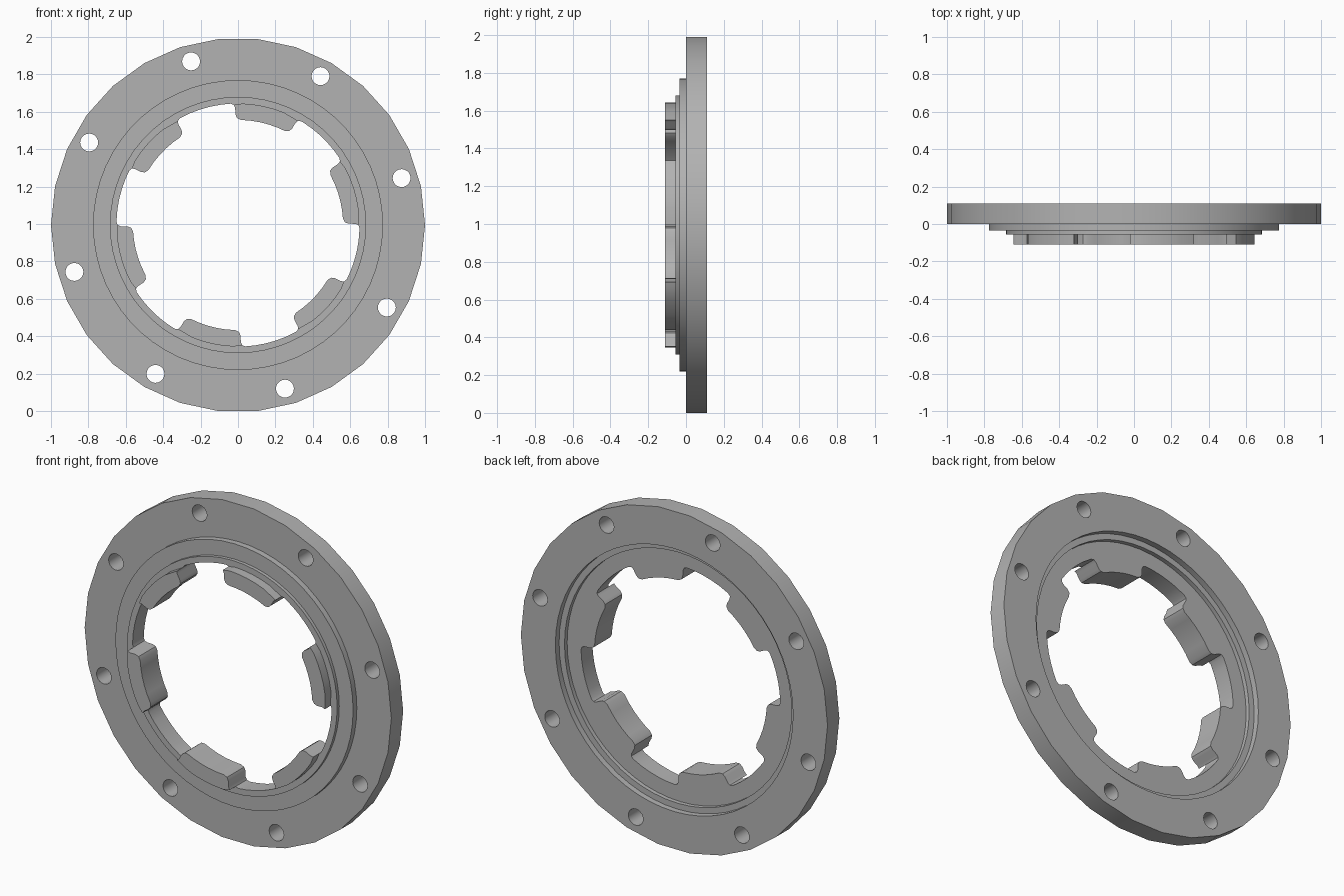
import bpy, bmesh
from math import cos, sin, radians, tau

cube = bpy.data.objects.get("Cube")
if cube:
    bpy.data.objects.remove(cube)

CENTRE_Z = 0.9945

metal = bpy.data.materials.new("plain grey metal")
metal.use_nodes = True
grey = (0.45, 0.45, 0.45, 1)
metal.diffuse_color = grey
metal.node_tree.nodes["Principled BSDF"].inputs["Base Color"].default_value = grey


def polar(deg, r):
    return (r * cos(radians(deg)), r * sin(radians(deg)))


def circle(r, n, cx=0, cy=0):
    return [(cx + r * cos(tau * i / n), cy + r * sin(tau * i / n)) for i in range(n)]


def plate(name, outlines, y0, y1):
    """Extrude nested closed outlines (outer first, then holes) between y0 and y1."""
    curve = bpy.data.curves.new(name, "CURVE")
    curve.dimensions = "2D"
    curve.fill_mode = "BOTH"
    curve.extrude = (y1 - y0) / 2
    for pts in outlines:
        spline = curve.splines.new("POLY")
        spline.points.add(len(pts) - 1)
        for p, (x, y) in zip(spline.points, pts):
            p.co = (x, y, 0, 1)
        spline.use_cyclic_u = True
    obj = bpy.data.objects.new(name, curve)
    bpy.context.collection.objects.link(obj)
    obj.rotation_euler.x = radians(90)
    obj.location = (0, (y0 + y1) / 2, CENTRE_Z)
    bpy.ops.object.select_all(action="DESELECT")
    obj.select_set(True)
    bpy.context.view_layer.objects.active = obj
    bpy.ops.object.convert(target="MESH")
    obj = bpy.context.object
    bm = bmesh.new()
    bm.from_mesh(obj.data)
    bmesh.ops.remove_doubles(bm, verts=bm.verts, dist=1e-5)
    bmesh.ops.recalc_face_normals(bm, faces=bm.faces)
    bm.to_mesh(obj.data)
    bm.free()
    obj.data.materials.clear()
    obj.data.materials.append(metal)
    bpy.ops.object.shade_smooth_by_angle(angle=radians(30))
    return obj


# One rounded lug as (angle, radius), with fillets at root and tip
start = [(-1.5, 0.65), (0, 0.643), (0.6, 0.627), (0.7, 0.59), (1.5, 0.572), (3.5, 0.562)]
end = [(32 - a, r) for a, r in reversed(start)]
lug = start + [(a, 0.562) for a in range(8, 28, 5)] + end
BORE = 0.65

# Bore outline: six lugs joined by arcs
bore = []
for k in range(6):
    bore += [polar(a + 60 * k, r) for a, r in lug]
    bore += [polar(a + 60 * k, BORE) for a in range(38, 58, 5)]

# Bolt flange with eight through holes
bolts = [circle(0.048, 20, *polar(16 + 45 * k, 0.91)) for k in range(8)]
plate("bolt_flange", [circle(1, 30), circle(0.775, 60)] + bolts, 0, 0.11)

# Hub, rear step and front collar
plate("hub", [circle(0.775, 60), bore], -0.035, 0.05)
plate("rear_step", [circle(0.775, 60), circle(0.74, 60)], 0.05, 0.075)
plate("front_collar", [circle(0.685, 60), bore], -0.055, -0.035)

# Lugs projecting forward from the bore
for k in range(6):
    back = [(a, BORE) for a in range(28, 3, -5)]
    outline = [polar(a + 60 * k, r) for a, r in lug[1:-1] + back]
    plate(f"lug_{k + 1}", [outline], -0.11, -0.055)
